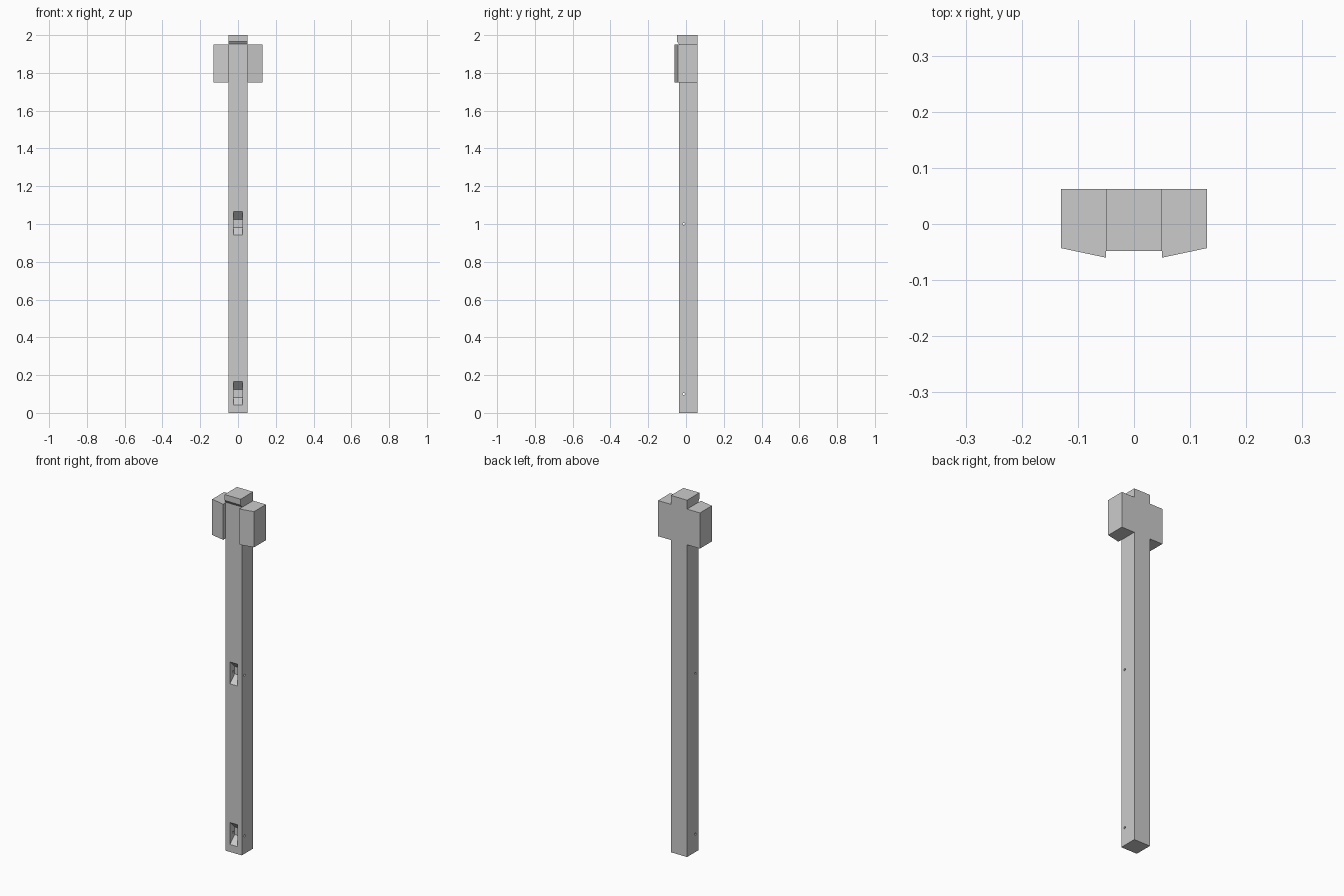
import bpy, bmesh, math
from mathutils import Matrix, Vector

cube = bpy.data.objects.get("Cube")
if cube:
    bpy.data.objects.remove(cube, do_unlink=True)

grey = bpy.data.materials.new("plain grey")
grey.use_nodes = True
grey.diffuse_color = (0.6, 0.6, 0.6, 1)
grey.node_tree.nodes["Principled BSDF"].inputs["Base Color"].default_value = (0.6, 0.6, 0.6, 1)


def prism(name, points, sweep):
    """Extrude a closed outline along the sweep vector."""
    bm = bmesh.new()
    face = bm.faces.new([bm.verts.new(p) for p in points])
    top = bmesh.ops.extrude_face_region(bm, geom=[face])["geom"]
    bmesh.ops.translate(bm, vec=Vector(sweep),
                        verts=[g for g in top if isinstance(g, bmesh.types.BMVert)])
    bmesh.ops.recalc_face_normals(bm, faces=bm.faces)
    return finish(name, bm)


def finish(name, bm):
    mesh = bpy.data.meshes.new(name)
    bm.to_mesh(mesh)
    bm.free()
    mesh.materials.append(grey)
    obj = bpy.data.objects.new(name, mesh)
    bpy.context.collection.objects.link(obj)
    return obj


def cut(target, cutter):
    """Subtract a hidden helper from the target."""
    cutter.hide_render = True
    cutter.hide_viewport = True
    cutter.display_type = 'WIRE'
    mod = target.modifiers.new(cutter.name, 'BOOLEAN')
    mod.operation = 'DIFFERENCE'
    mod.solver = 'EXACT'
    mod.object = cutter


HALF, FRONT, BACK = 0.05, -0.038, 0.062

# Post with an overhanging lip at the top
side = [(BACK, 0), (FRONT, 0), (FRONT, 1.953), (-0.048, 1.967), (-0.048, 2), (BACK, 2)]
post = prism("post", [(-HALF, y, z) for y, z in side], (2 * HALF, 0, 0))

# Side blocks with a slanted front
for label, s in (("left", 1), ("right", -1)):
    plan = [(HALF, BACK), (HALF, -0.06), (0.13, -0.043), (0.13, BACK)]
    prism(label + "_block", [(s * x, y, 1.75) for x, y in plan], (0, 0, 0.2))

# Tapered pockets in the front, each crossed by a pin hole
for label, z in (("lower", 0.1), ("middle", 1.0)):
    slot = [(FRONT - 0.01, 0.075), (FRONT, 0.065), (0.003, 0.024),
            (0.003, -0.018), (FRONT, -0.058), (FRONT - 0.01, -0.068)]
    cut(post, prism(label + "_pocket_cutter",
                    [(-0.023, y, z + h) for y, h in slot], (0.046, 0, 0)))
    bm = bmesh.new()
    place = Matrix.Translation((0, -0.012, z)) @ Matrix.Rotation(math.pi / 2, 4, 'Y')
    bmesh.ops.create_cone(bm, cap_ends=True, segments=16, radius1=0.006,
                          radius2=0.006, depth=0.2, matrix=place)
    cut(post, finish(label + "_pin_hole_cutter", bm))
